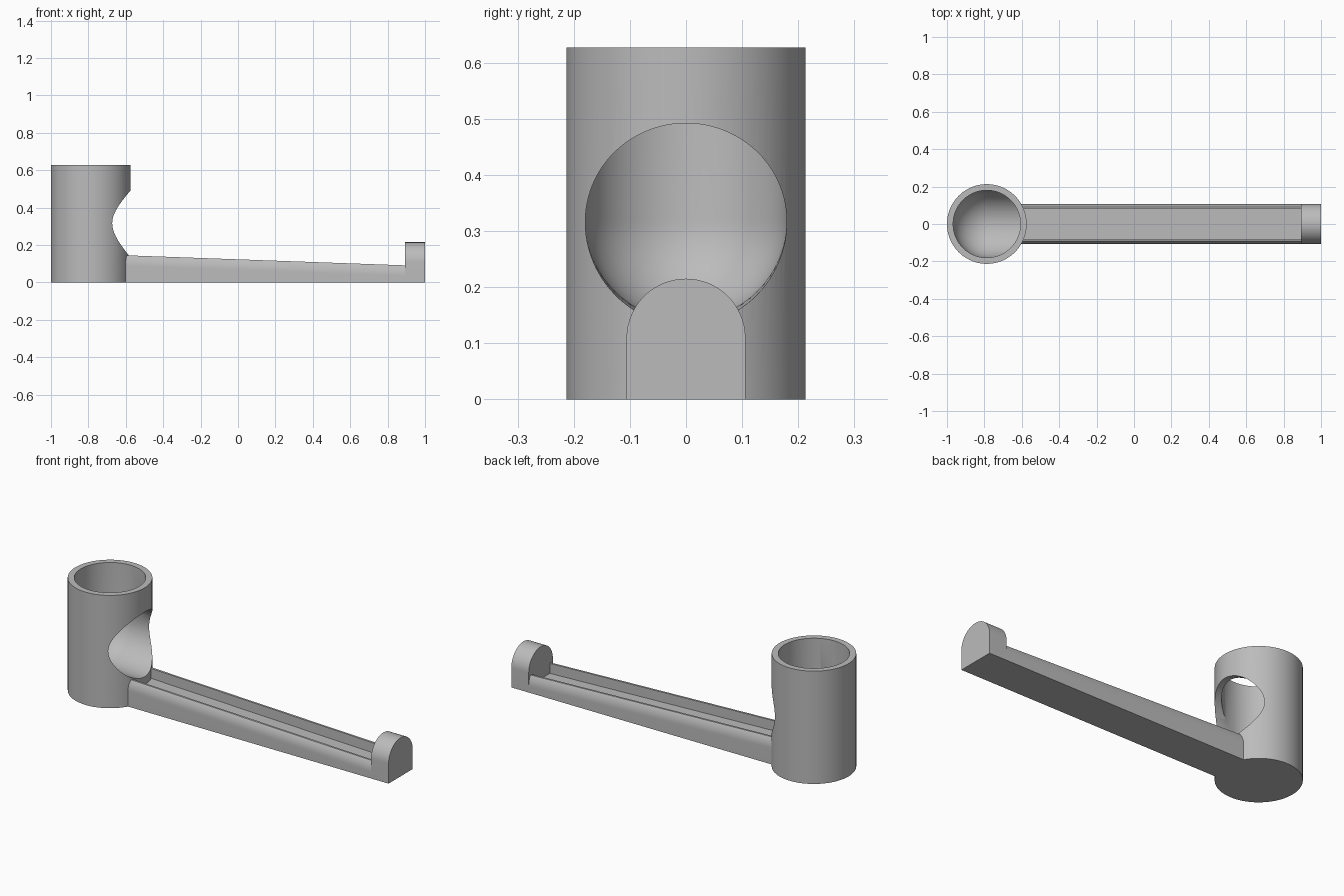
import bpy, bmesh, math
from mathutils import Matrix

cube = bpy.data.objects.get("Cube")
if cube:
    bpy.data.objects.remove(cube, do_unlink=True)

grey = bpy.data.materials.new("plain grey")
grey.use_nodes = True
COLOUR = (0.5, 0.5, 0.5, 1)
grey.diffuse_color = COLOUR
grey.node_tree.nodes["Principled BSDF"].inputs["Base Color"].default_value = COLOUR

TOWER_X, OUTER, INNER, HEIGHT, BOWL_Z = -0.787, 0.213, 0.18, 0.627, 0.32
HALF = 0.106          # half width of track and end stop
SLOPE = -0.036        # fall of the track along x


def finish(bm, name):
    bmesh.ops.recalc_face_normals(bm, faces=bm.faces)
    mesh = bpy.data.meshes.new(name)
    bm.to_mesh(mesh)
    bm.free()
    mesh.materials.append(grey)
    ob = bpy.data.objects.new(name, mesh)
    bpy.context.collection.objects.link(ob)
    return ob


def smooth(ob):
    bpy.ops.object.select_all(action='DESELECT')
    ob.select_set(True)
    bpy.context.view_layer.objects.active = ob
    bpy.ops.object.shade_smooth_by_angle(angle=math.radians(30))


def loft(name, sections):
    """Closed solid between two matching (x, profile) sections."""
    bm = bmesh.new()
    a, b = [[bm.verts.new((x, y, z)) for y, z in prof] for x, prof in sections]
    n = len(a)
    for i in range(n):
        j = (i + 1) % n
        bm.faces.new((a[i], a[j], b[j], b[i]))
    bm.faces.new(a)
    bm.faces.new(b)
    return finish(bm, name)


# Tower: cup with a round-bottomed bore, spun about its axis
bm = bmesh.new()
profile = [(0, 0), (OUTER, 0), (OUTER, HEIGHT), (INNER, HEIGHT)]
for i in range(17):
    t = math.pi / 2 * i / 16
    profile.append((INNER * math.cos(t), BOWL_Z - INNER * math.sin(t)))
verts = [bm.verts.new((r, 0, z)) for r, z in profile]
edges = [bm.edges.new(pair) for pair in zip(verts, verts[1:])]
bmesh.ops.spin(bm, geom=verts + edges, cent=(0, 0, 0), axis=(0, 0, 1),
               angle=math.tau, steps=96, use_merge=False)
bmesh.ops.remove_doubles(bm, verts=bm.verts, dist=0.0001)
bmesh.ops.dissolve_degenerate(bm, edges=bm.edges, dist=0.0001)
tower = finish(bm, "tower")
tower.data.transform(Matrix.Translation((TOWER_X, 0, 0)))

# Side opening, tilted to follow the track
bm = bmesh.new()
bmesh.ops.create_cone(bm, cap_ends=True, segments=96, radius1=INNER - 0.0005,
                      radius2=INNER - 0.0005, depth=0.4)
bmesh.ops.transform(bm, verts=bm.verts, matrix=(
    Matrix.Translation((TOWER_X, 0, BOWL_Z))
    @ Matrix.Rotation(math.pi / 2 - math.atan(SLOPE), 4, 'Y')
    @ Matrix.Translation((0, 0, 0.2))))
cutter = finish(bm, "opening_cutter")
cutter.hide_render = True
cut = tower.modifiers.new("opening", 'BOOLEAN')
cut.operation, cut.solver, cut.object = 'DIFFERENCE', 'EXACT', cutter
bpy.context.view_layer.objects.active = tower
bpy.ops.object.modifier_apply(modifier=cut.name)
bpy.data.objects.remove(cutter, do_unlink=True)
smooth(tower)


# Track: rounded flanks, two flat lips and a flat-floored groove
def track_profile(x):
    z0 = 0.036 + SLOPE * (x - 0.893)
    side = [(HALF, 0)]
    for i in range(9):
        t = math.radians(31.5) * i / 8
        side.append((HALF * math.cos(t), z0 + HALF * math.sin(t)))
    side += [(0.079, side[-1][1]), (0.079, z0)]
    return side + [(-y, z) for y, z in reversed(side)]


smooth(loft("track", [(x, track_profile(x)) for x in (-0.66, 0.9)]))

# End stop: upright block with an arched top
arch = [(HALF, 0)]
for i in range(33):
    t = math.pi * i / 32
    arch.append((HALF * math.cos(t), 0.109 + HALF * math.sin(t)))
arch.append((-HALF, 0))
smooth(loft("end_stop", [(0.893, arch), (1.0, arch)]))
